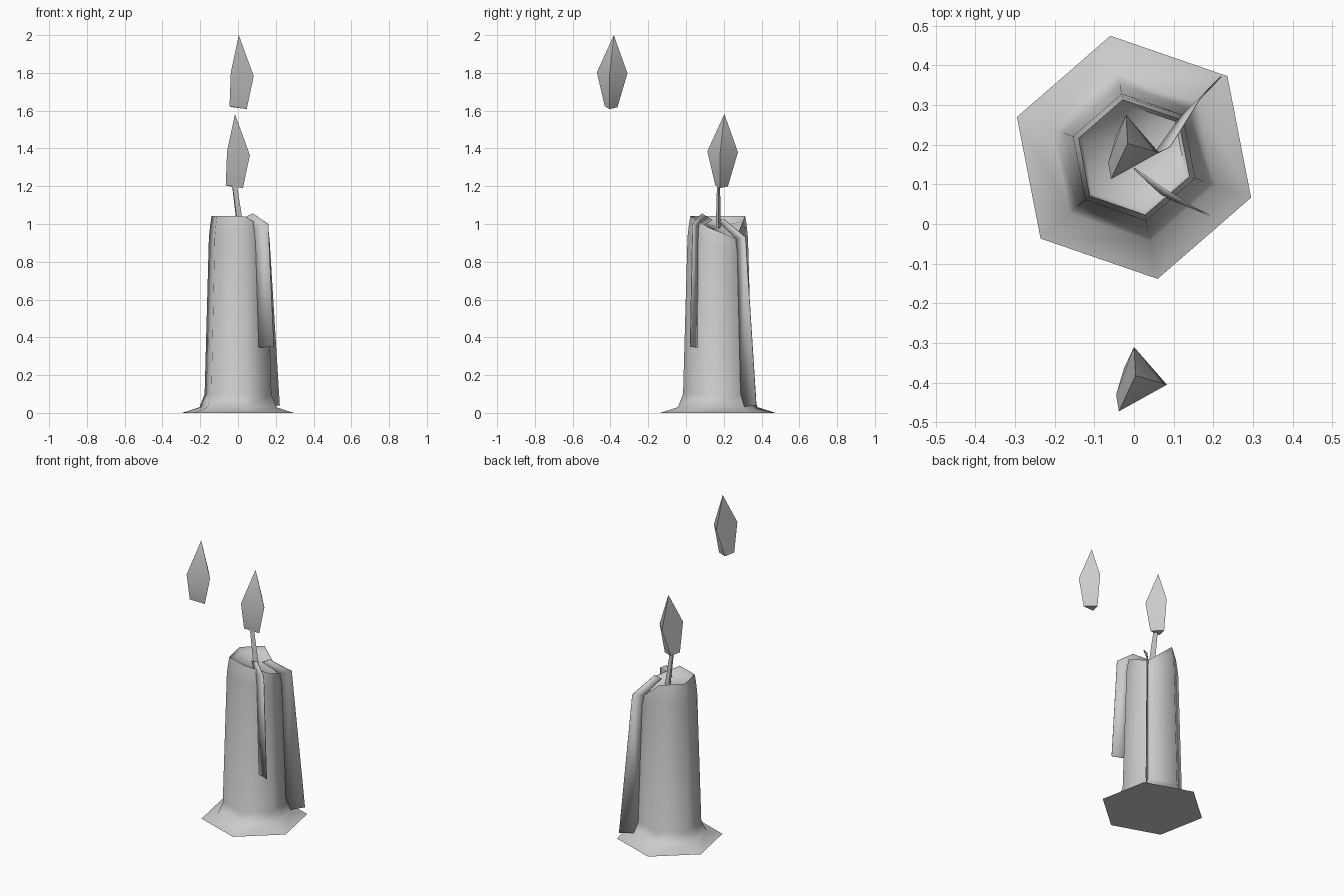
import bpy
import bmesh
import math

if "Cube" in bpy.data.objects:
    bpy.data.objects.remove(bpy.data.objects["Cube"])

wax = bpy.data.materials.new("grey")
wax.diffuse_color = (0.6, 0.6, 0.6, 1)
wax.use_nodes = True
wax.node_tree.nodes["Principled BSDF"].inputs["Base Color"].default_value = wax.diffuse_color


def finish(name, bm, angle=70, closed=True):
    if closed:
        bmesh.ops.recalc_face_normals(bm, faces=bm.faces)
    me = bpy.data.meshes.new(name)
    bm.to_mesh(me)
    bm.free()
    me.materials.append(wax)
    ob = bpy.data.objects.new(name, me)
    bpy.context.collection.objects.link(ob)
    bpy.ops.object.select_all(action='DESELECT')
    ob.select_set(True)
    bpy.context.view_layer.objects.active = ob
    bpy.ops.object.shade_smooth_by_angle(angle=math.radians(angle))
    return ob


def loft(name, rings, tip=None):
    """Bridge equal rings bottom to top; close below, and above with a point."""
    bm = bmesh.new()
    loops = [[bm.verts.new(p) for p in r] for r in rings]
    n = len(loops[0])
    for a, b in zip(loops, loops[1:]):
        for i in range(n):
            j = (i + 1) % n
            bm.faces.new((a[i], a[j], b[j], b[i]))
    bm.faces.new(loops[0][::-1])
    if tip:
        t = bm.verts.new(tip)
        for i in range(n):
            bm.faces.new((loops[-1][i], loops[-1][(i + 1) % n], t))
    else:
        bm.faces.new(loops[-1])
    return finish(name, bm)


def sheet(name, pairs):
    """Thin strip of quads between outer and inner edge points."""
    bm = bmesh.new()
    rows = [(bm.verts.new(a), bm.verts.new(b)) for a, b in pairs]
    for (a, b), (c, d) in zip(rows, rows[1:]):
        bm.faces.new((a, b, d, c))
    ob = finish(name, bm, 30, closed=False)
    mod = ob.modifiers.new("thickness", 'SOLIDIFY')
    mod.thickness = 0.004
    mod.offset = 0


# Candle body: six-sided, flared foot, rim melted down at two corners
CY = 0.168
drop = [0.12, 0, 0, 0, 0, 0.06]      # rim drop at each corner


def hexagon(r, z, melt=0.0):
    return [(r * math.cos(math.radians(41 + 60 * k)),
             CY + r * math.sin(math.radians(41 + 60 * k)),
             z - melt * drop[k]) for k in range(6)]


loft("candle_body", [
    hexagon(0.312, 0.0), hexagon(0.215, 0.03), hexagon(0.187, 0.1),
    hexagon(0.163, 0.93, 0.6), hexagon(0.155, 1.0, 0.9),
    hexagon(0.148, 1.042, 1), hexagon(0.138, 1.015, 0.9)],
    tip=(0, CY, 0.985))

# Wax drips hanging over the rim
sheet("long_wax_drip", [
    ((0.09, 0.195, 1.03), (0.05, 0.175, 1.01)),
    ((0.165, 0.315, 0.93), (0.115, 0.265, 0.92)),
    ((0.22, 0.372, 0.04), (0.14, 0.29, 0.03))])
sheet("short_wax_drip", [
    ((0.08, 0.085, 1.055), (0.0, 0.14, 1.02)),
    ((0.16, 0.035, 1.0), (0.075, 0.07, 0.985)),
    ((0.19, 0.022, 0.35), (0.105, 0.062, 0.345))])

# Leaning three-sided wick
loft("wick", [
    [(-0.005, 0.185, 0.98), (0.03, 0.172, 0.98), (0.0, 0.158, 0.98)],
    [(-0.032, 0.18, 1.21), (-0.006, 0.172, 1.21), (-0.03, 0.164, 1.21)]])

# Two matching three-sided flames, one on the wick and one floating
for name, (dx, dy, dz) in (("wick_flame", (0, 0, 0)),
                           ("floating_flame", (0.02, -0.585, 0.418))):
    def move(p):
        return (p[0] + dx, p[1] + dy, p[2] + dz)
    loft(name, [
        [move(p) for p in ((-0.045, 0.222, 1.2), (0.026, 0.18, 1.19), (-0.065, 0.155, 1.205))],
        [move(p) for p in ((-0.02, 0.275, 1.38), (0.063, 0.18, 1.365), (-0.058, 0.113, 1.385))]],
        tip=move((-0.016, 0.203, 1.582)))
